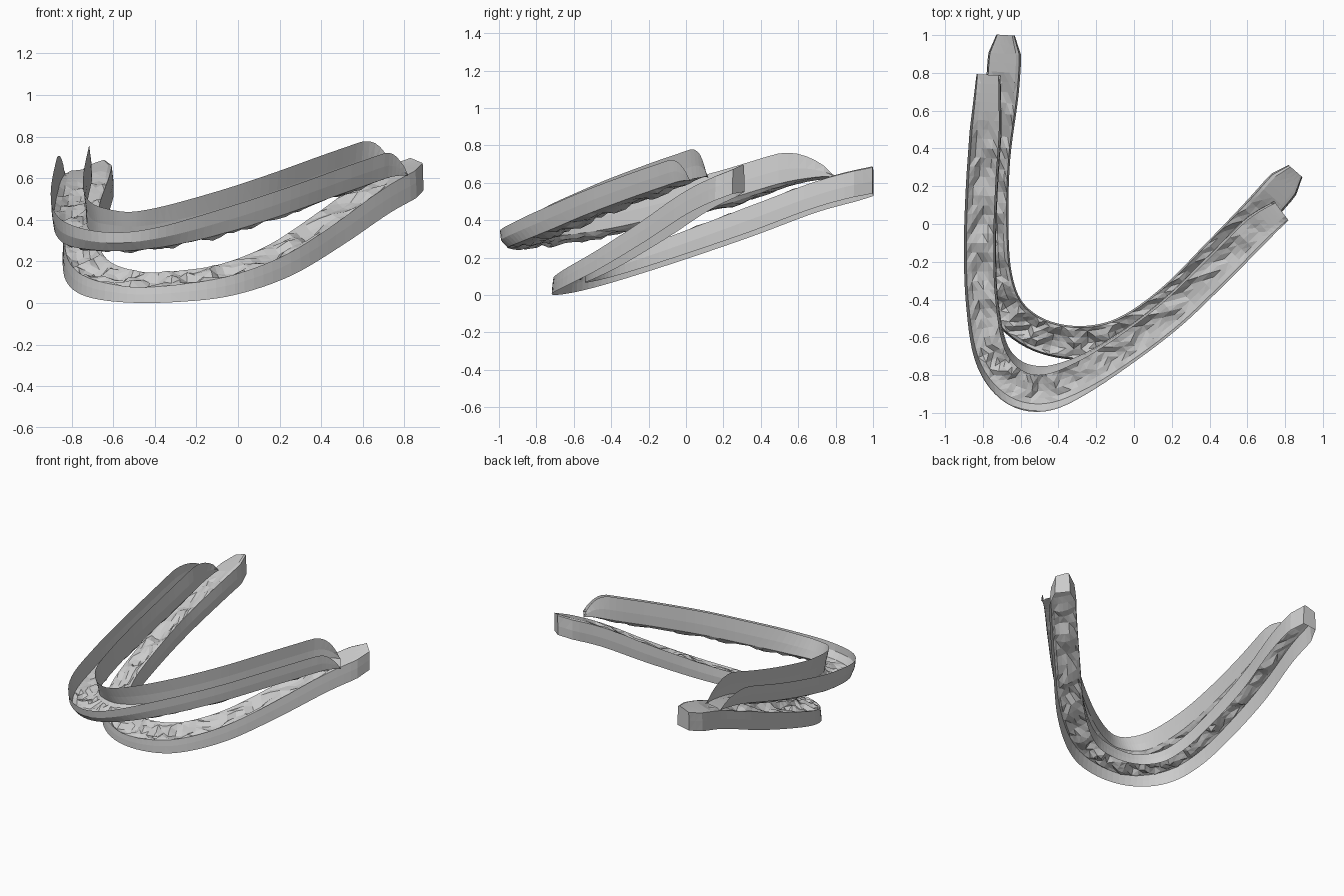
import bpy, bmesh, math, random
from mathutils import Vector

if "Cube" in bpy.data.objects:
    bpy.data.objects.remove(bpy.data.objects["Cube"])

random.seed(4)


def smooth_path(pts, sub):
    """Catmull-Rom samples through the points."""
    P = [Vector(p) for p in pts]
    P = [2 * P[0] - P[1]] + P + [2 * P[-1] - P[-2]]
    out = []
    for i in range(1, len(P) - 2):
        a, b, c, d = P[i - 1:i + 3]
        for k in range(sub):
            t = k / sub
            out.append(0.5 * (2 * b + (c - a) * t + (2 * a - 5 * b + 4 * c - d) * t * t
                              + (3 * b - a - 3 * c + d) * t ** 3))
    return out + [P[-2]]


def arch(name, pts, slope, profile, caps):
    """Sweep a changing open profile of (outward, height) pairs along the arch."""
    path = smooth_path(pts, 6)
    n = len(path)
    bm = bmesh.new()
    rows = []
    for i, p in enumerate(path):
        t = path[min(i + 1, n - 1)] - path[max(i - 1, 0)]
        side = Vector((t.y, -t.x, 0)).normalized()
        tilt = side.x * slope[0] + side.y * slope[1]
        rows.append([bm.verts.new(p + side * s + Vector((0, 0, h + s * tilt)))
                     for s, h in profile(i / (n - 1), -side.y)])
    for a, b in zip(rows, rows[1:]):
        for j in range(len(a) - 1):
            bm.faces.new((a[j], a[j + 1], b[j + 1], b[j]))
    if caps:
        bm.faces.new(rows[0])
        bm.faces.new(rows[-1][::-1])
    bmesh.ops.recalc_face_normals(bm, faces=bm.faces)
    # irregular facets on the moulded floor
    quads = [f for f in bm.faces if len(f.verts) == 4]
    bmesh.ops.triangulate(bm, faces=quads, quad_method='SHORT_EDGE')
    me = bpy.data.meshes.new(name)
    bm.to_mesh(me)
    bm.free()
    ob = bpy.data.objects.new(name, me)
    bpy.context.collection.objects.link(ob)
    return ob


def sockets(u, x, teeth, depth):
    """Scalloped tooth seats: x runs -1..1 across the floor."""
    fade = min(1, max(0, (min(u, 1 - u) - 0.06) / 0.04))
    wave = math.cos(2 * math.pi * teeth * u)
    bowl = (1 - x * x) * (0.5 + 0.5 * wave) - 0.25 * abs(x) * wave
    return fade * depth * (bowl + random.uniform(-0.3, 0.3))


# lower arch: open underneath, socketed top, flat rear pads
lower_pts = [(-.68, 1.0, .53), (-.70, .7, .45), (-.745, .35, .32), (-.755, 0, .20),
             (-.735, -.28, .11), (-.66, -.47, .055), (-.5, -.59, .03), (-.28, -.63, .03),
             (-.05, -.58, .055), (.2, -.41, .14), (.45, -.16, .29), (.67, .07, .44),
             (.855, .28, .54)]


def lower_profile(u, front):
    end = min(u, 1 - u)
    w = 0.55 + 0.45 * min(1, end / 0.03)
    h = 0.07 + 0.06 * min(1, abs(u - 0.52) / 0.35)
    wo, wi = 0.088 * w, 0.09 * w
    pts = [(wo, 0), (wo * 0.96, h * 0.55), (wo * 0.9, h)]
    for k in range(5):
        x = 0.72 - 0.36 * k
        pts.append((0.088 * w * x, h + 0.01 * (1 - x) - sockets(u, x, 15, 0.045)))
    return pts + [(-wi * 0.9, h + 0.01), (-wi, h * 0.5), (-wi, 0)]


arch("lower_gum_arch", lower_pts, (.16, .35), lower_profile, True)

# upper arch: trough open upward between two thin flanges
upper_pts = [(-.77, .79, .62), (-.785, .5, .54), (-.805, .2, .45), (-.815, -.1, .37),
             (-.805, -.4, .30), (-.755, -.68, .255), (-.64, -.83, .24), (-.48, -.87, .24),
             (-.28, -.80, .265), (-.05, -.66, .32), (.2, -.47, .40), (.45, -.23, .49),
             (.65, -.03, .56), (.78, .07, .61)]


def upper_profile(u, front):
    end = min(u, 1 - u)
    f = math.exp(-((u - 0.51) / 0.11) ** 2)
    rise = 0.05 + 0.95 * math.sin(math.pi / 2 * min(1, end / 0.085)) ** 0.8
    w = 0.75 + 0.25 * min(1, end / 0.08)
    ho = (0.165 - 0.035 * f) * rise
    hi = (0.205 - 0.03 * f) * rise
    so = (0.085 + 0.04 * f) * w
    foot_o = (0.06 + 0.01 * f) * w
    foot_i = (0.085 + 0.035 * f) * w
    top_i = 0.07 * w
    pts = [(so, ho), (so * 0.95, ho * 0.6), (foot_o + 0.012, ho * 0.22)]
    for k in range(5):
        x = 0.8 - 0.4 * k
        c = (foot_o - foot_i) / 2
        half = (foot_o + foot_i) / 2
        pts.append((c + half * x, 0.012 + sockets(u, x, 15, -0.03) + 0.015 * rise))
    return pts + [(-foot_i, 0.04 * rise), (-(foot_i + top_i) / 2 - 0.004, hi * 0.55),
                  (-top_i, hi)]


arch("upper_gum_arch", upper_pts, (.12, .26), upper_profile, False)

# rest the pair on the ground
bpy.context.view_layer.update()
obs = list(bpy.context.collection.objects)
low = min(v.co.z for o in obs for v in o.data.vertices)
for o in obs:
    o.location.z = -low
